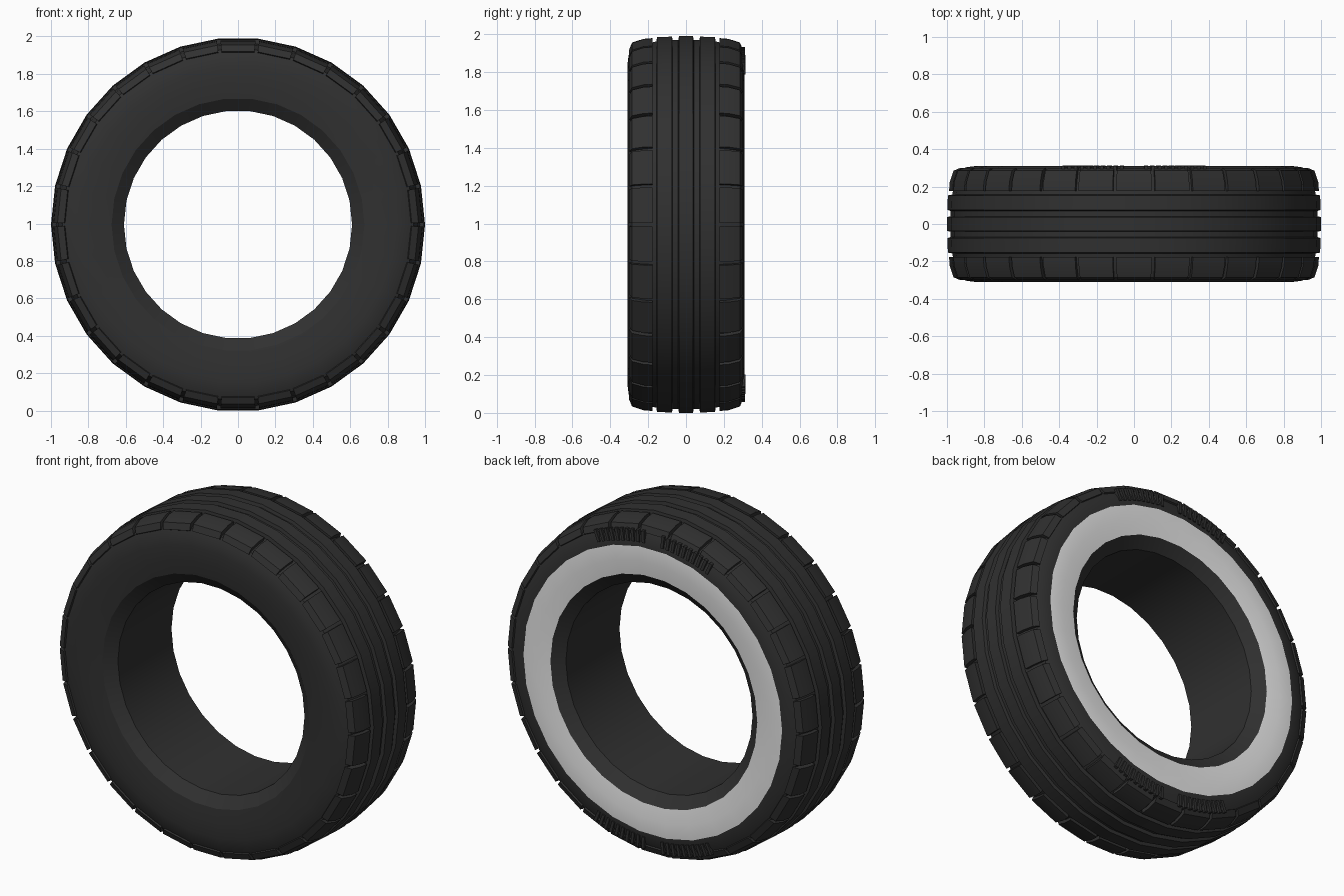
import bpy
import bmesh
from math import sin, cos, radians

cube = bpy.data.objects.get("Cube")
if cube:
    bpy.data.objects.remove(cube)

SIDES = 30
STEP = 360 / SIDES
CENTRE_Z = cos(radians(STEP / 2))


def material(name, value):
    mat = bpy.data.materials.new(name)
    mat.use_nodes = True
    colour = (value, value, value, 1)
    mat.diffuse_color = colour
    bsdf = mat.node_tree.nodes["Principled BSDF"]
    bsdf.inputs["Base Color"].default_value = colour
    bsdf.inputs["Roughness"].default_value = 0.8
    return mat


rubber = material("black rubber", 0.03)
white = material("whitewall", 0.8)


def section(bm, profile, angle, scale=1.0):
    """One radial copy of a (radius, y) profile, angle measured from the top."""
    a = radians(angle)
    return [bm.verts.new((r * scale * sin(a), y, CENTRE_Z + r * scale * cos(a)))
            for r, y in profile]


def bridge(bm, first, second):
    n = len(first)
    return [bm.faces.new((first[i], first[(i + 1) % n],
                          second[(i + 1) % n], second[i])) for i in range(n)]


def wedge(bm, profile, start, end, scale=1.0):
    """A closed block swept between two angles."""
    a = section(bm, profile, start, scale)
    b = section(bm, profile, end, scale)
    bridge(bm, a, b)
    bm.faces.new(a)
    bm.faces.new(b)


def finish(bm, name, mats):
    bmesh.ops.recalc_face_normals(bm, faces=bm.faces[:])
    mesh = bpy.data.meshes.new(name)
    bm.to_mesh(mesh)
    bm.free()
    for mat in mats:
        mesh.materials.append(mat)
    mesh.shade_smooth()
    mesh.set_sharp_from_angle(angle=radians(28))
    obj = bpy.data.objects.new(name, mesh)
    bpy.context.collection.objects.link(obj)
    return obj


def mirrored(profile):
    return [(r, -y) for r, y in profile]


# Tyre body: half profile from the centre rib over the shoulder to the bead
half = [(1.0, 0.037), (0.98, 0.041), (0.98, 0.07), (0.998, 0.075),
        (0.995, 0.153), (0.972, 0.157), (0.968, 0.175), (0.962, 0.22),
        (0.938, 0.285), (0.9, 0.303), (0.845, 0.31), (0.76, 0.31),
        (0.676, 0.3), (0.61, 0.25)]
loop = half + mirrored(half)[::-1]
bm = bmesh.new()
rings = [section(bm, loop, (k + 0.5) * STEP) for k in range(SIDES)]
for k in range(SIDES):
    for i, face in enumerate(bridge(bm, rings[k], rings[(k + 1) % SIDES])):
        r0, y0 = loop[i]
        r1, y1 = loop[(i + 1) % len(loop)]
        # Whitewall band on the back sidewall only
        if min(y0, y1) > 0.29 and 0.67 < (r0 + r1) / 2 < 0.83:
            face.material_index = 1
finish(bm, "tyre_body", [rubber, white])

# Shoulder tread blocks, one per side of the tyre and per facet
lug = [(0.99, 0.176), (0.986, 0.225), (0.966, 0.285), (0.93, 0.3),
       (0.92, 0.28), (0.95, 0.2), (0.955, 0.176)]
reach = STEP / 2 - 0.55
fit = cos(radians(STEP / 2)) / cos(radians(reach))
for name, profile in (("back_tread_blocks", lug),
                      ("front_tread_blocks", mirrored(lug))):
    bm = bmesh.new()
    for k in range(SIDES):
        wedge(bm, profile, k * STEP - reach, k * STEP + reach, fit)
    finish(bm, name, [rubber])

# Small plain grip ribs on the back sidewall, in arcs at the top and bottom
rib = [(0.94, 0.275), (0.94, 0.311), (0.87, 0.314), (0.87, 0.295)]
bm = bmesh.new()
for middle in (0, 180):
    for side in (-1, 1):
        for k in range(10):
            a = middle + side * (4 + 2.2 * k)
            wedge(bm, rib, a - 0.55, a + 0.55)
finish(bm, "sidewall_ribs", [rubber])
